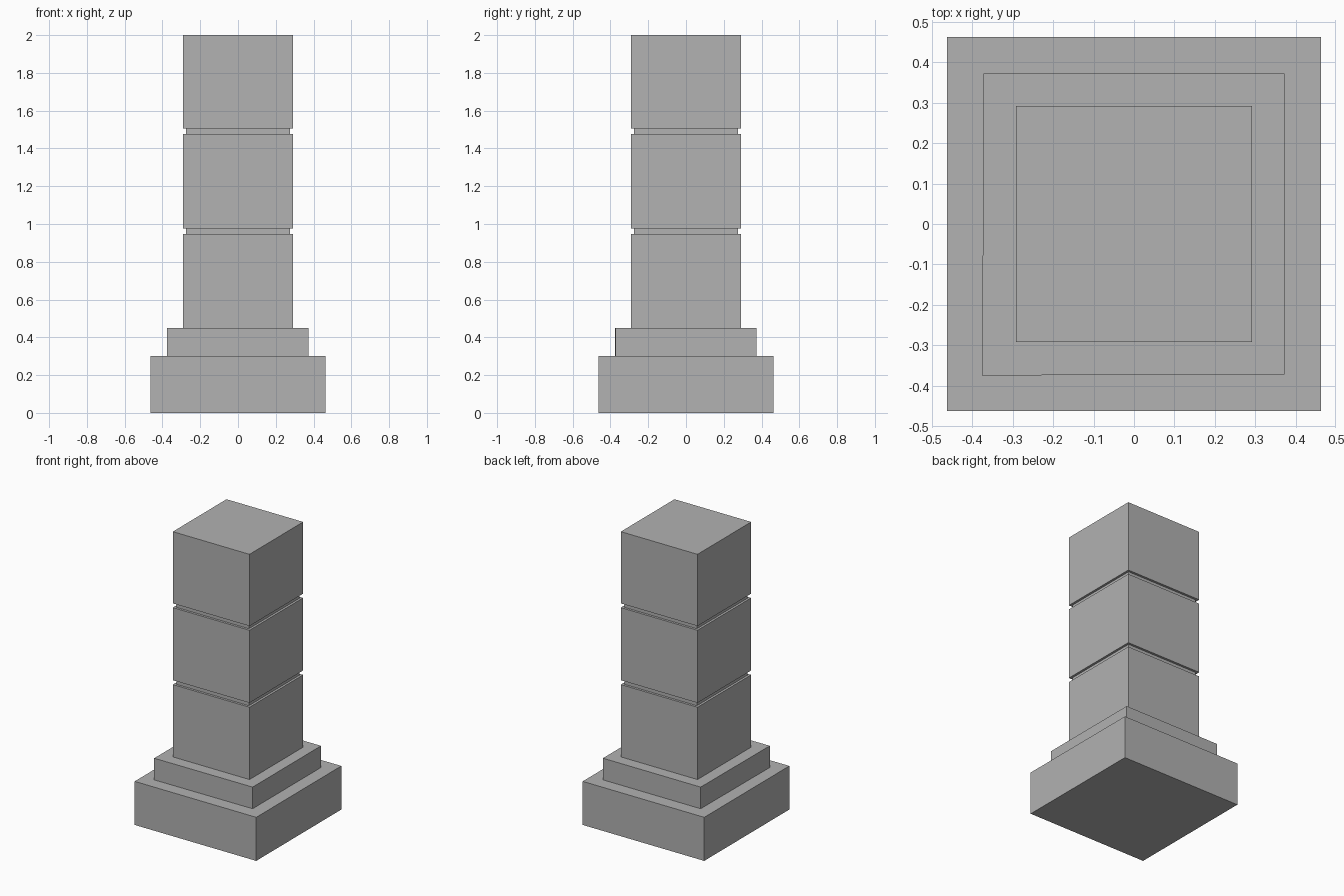
import bpy, bmesh

if "Cube" in bpy.data.objects:
    bpy.data.objects.remove(bpy.data.objects["Cube"])

# Dark grey stone
stone = bpy.data.materials.new("dark_stone")
stone.diffuse_color = (0.445, 0.445, 0.445, 1.0)
stone.use_nodes = True
stone.node_tree.nodes["Principled BSDF"].inputs["Base Color"].default_value = stone.diffuse_color


def stepped_block(name, rings):
    """Closed square solid skinned through (half width, height) rings."""
    bm = bmesh.new()
    loops = [[bm.verts.new((sx * h, sy * h, z))
              for sx, sy in ((-1, -1), (1, -1), (1, 1), (-1, 1))]
             for h, z in rings]
    bm.faces.new(loops[0][::-1])
    for a, b in zip(loops, loops[1:]):
        for i in range(4):
            j = (i + 1) % 4
            bm.faces.new((a[i], a[j], b[j], b[i]))
    bm.faces.new(loops[-1])
    bmesh.ops.recalc_face_normals(bm, faces=bm.faces[:])
    mesh = bpy.data.meshes.new(name)
    bm.to_mesh(mesh)
    bm.free()
    mesh.materials.append(stone)
    obj = bpy.data.objects.new(name, mesh)
    bpy.context.collection.objects.link(obj)
    return obj


# Wide plinth with a smaller step on top
STEP = 0.372
base = stepped_block("stepped_base", [
    (0.463, 0.0), (0.463, 0.30), (STEP, 0.30), (STEP, 0.449)])

# Slightly uneven front left corner of the step
for v in base.data.vertices:
    if abs(v.co.x + STEP) < 1e-4 and abs(v.co.y + STEP) < 1e-4:
        v.co.x -= 0.004
        v.co.y -= 0.003

# Square shaft divided into three blocks by recessed joints
BLOCK, JOINT = 0.292, 0.276
shaft_rings = []
for bottom, top in ((0.449, 0.947), (0.977, 1.477), (1.506, 2.0)):
    if shaft_rings:
        shaft_rings += [(JOINT, shaft_rings[-1][1]), (JOINT, bottom)]
    shaft_rings += [(BLOCK, bottom), (BLOCK, top)]
stepped_block("grooved_shaft", shaft_rings)
